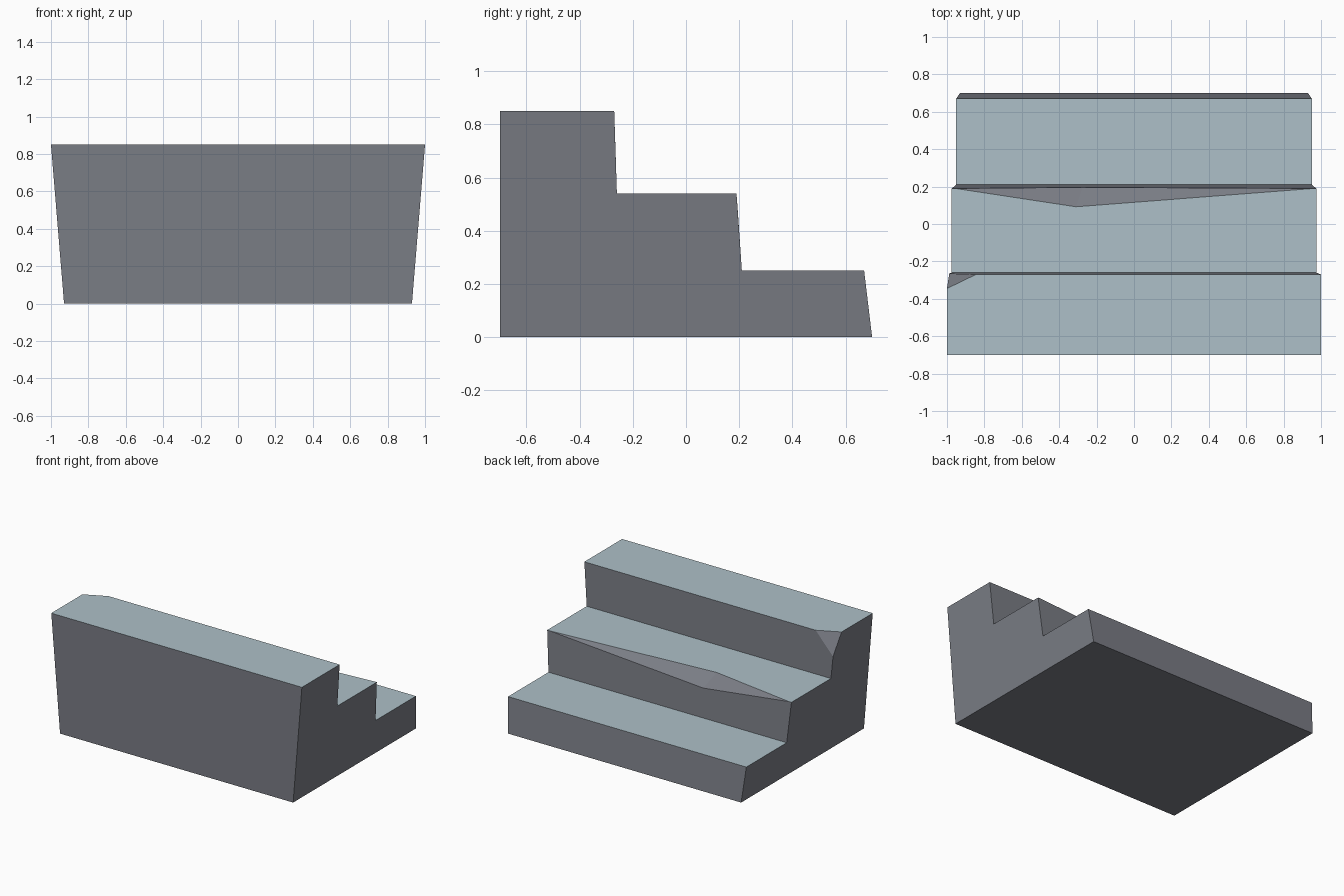
import bpy, bmesh

if "Cube" in bpy.data.objects:
    bpy.data.objects.remove(bpy.data.objects["Cube"])

# Stair side profile (y, z), walls flare outward with height
PROFILE = [(-.70, 0), (-.70, .85), (-.27, .85), (-.26, .54),
           (.19, .54), (.21, .25), (.67, .25), (.70, 0)]


def half_width(z):
    return 0.93 + 0.07 * z / 0.85


def material(name, color):
    m = bpy.data.materials.new(name)
    m.diffuse_color = (*color, 1)
    m.use_nodes = True
    m.node_tree.nodes["Principled BSDF"].inputs["Base Color"].default_value = m.diffuse_color
    return m


bm = bmesh.new()
left = [bm.verts.new((-half_width(z), y, z)) for y, z in PROFILE]
right = [bm.verts.new((half_width(z), y, z)) for y, z in PROFILE]
ends = [[l, r] for l, r in zip(left, right)]      # edge line closing each strip
starts = [[l, r] for l, r in zip(left, right)]    # edge line opening each strip

# Chipped corner on the top step
a = bm.verts.new((-.845, -.27, .85))
b = bm.verts.new((-half_width(.85), -.345, .85))
c = bm.verts.new((-half_width(.70), -.265, .70))
ends[2] = [b, a, right[2]]
starts[2] = [c, a, right[2]]
bm.faces.new((a, b, c))

# Long worn dent on the middle step edge
e0 = bm.verts.new((-.955, .19, .54))
e1 = bm.verts.new((.96, .19, .54))
up = bm.verts.new((-.31, .092, .54))
low = bm.verts.new((-.275, .196, .458))
ends[4] = [left[4], e0, up, e1, right[4]]
starts[4] = [left[4], e0, low, e1, right[4]]
bm.faces.new((e0, up, low))
bm.faces.new((e1, low, up))

# Treads, risers, front and underside
n = len(PROFILE)
for i in range(n):
    bm.faces.new(starts[i] + ends[(i + 1) % n][::-1])

# Side walls
bm.faces.new(right)
bm.faces.new(left[:2] + [b, c] + left[3:])
bm.verts.remove(left[2])

bmesh.ops.recalc_face_normals(bm, faces=bm.faces[:])
bm.normal_update()
for f in bm.faces:
    f.material_index = 1 if f.normal.z > 0.95 else 0   # flat treads are paler

mesh = bpy.data.meshes.new("stone_steps")
bm.to_mesh(mesh)
bm.free()
mesh.materials.append(material("dark grey stone", (.195, .205, .235)))
mesh.materials.append(material("pale blue grey tread", (.42, .53, .58)))
bpy.context.collection.objects.link(bpy.data.objects.new("stone_steps", mesh))
